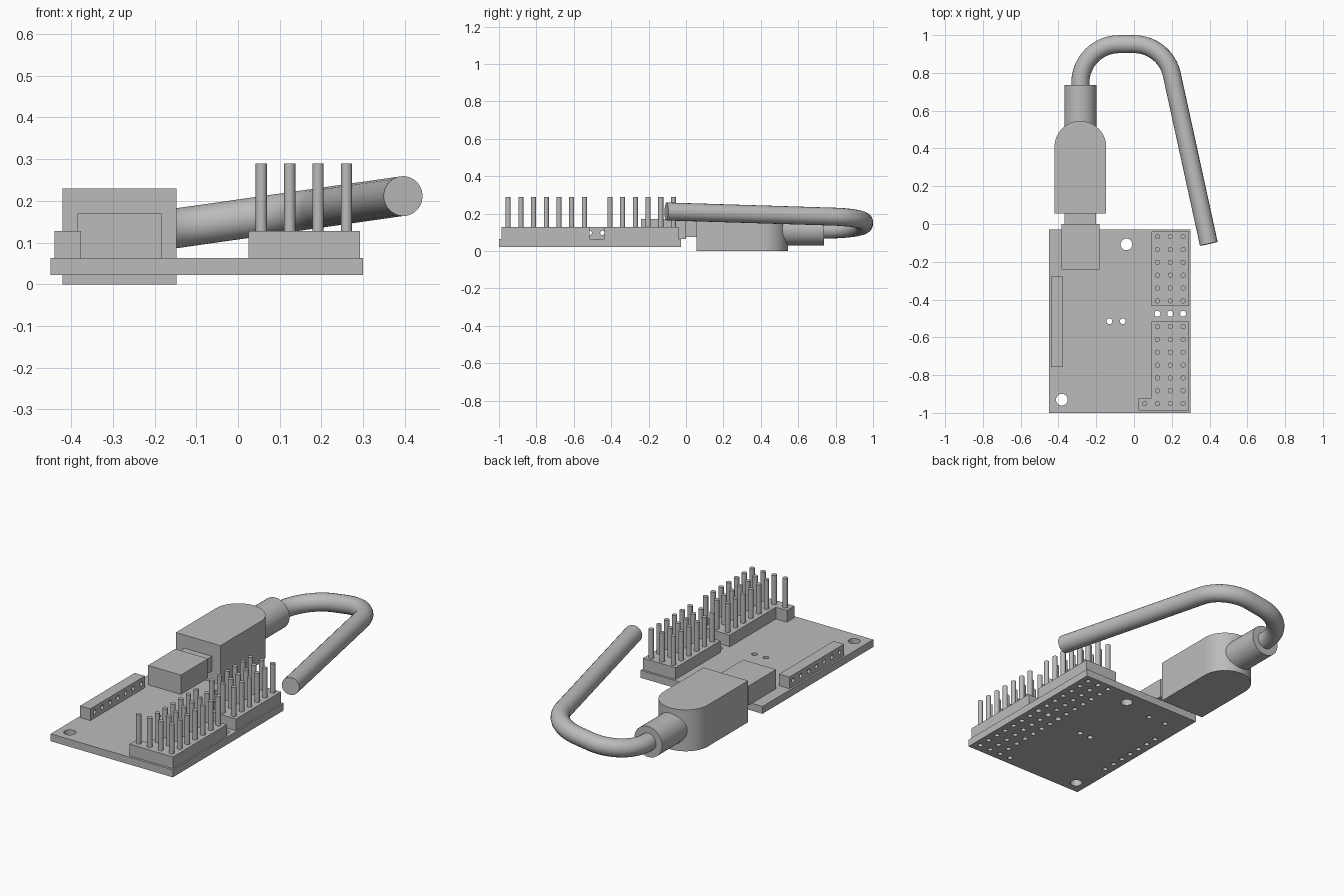
import bpy, bmesh
from math import sin, cos, pi, radians
from mathutils import Matrix, Vector

cube = bpy.data.objects.get("Cube")
if cube:
    bpy.data.objects.remove(cube, do_unlink=True)

GREY = (0.5, 0.5, 0.5, 1)
mat = bpy.data.materials.new("plain grey")
mat.use_nodes = True
mat.diffuse_color = GREY
mat.node_tree.nodes["Principled BSDF"].inputs["Base Color"].default_value = GREY


def finish(bm, name):
    bmesh.ops.recalc_face_normals(bm, faces=bm.faces)
    me = bpy.data.meshes.new(name)
    bm.to_mesh(me)
    bm.free()
    me.materials.append(mat)
    ob = bpy.data.objects.new(name, me)
    bpy.context.collection.objects.link(ob)
    return ob


def smooth(ob):
    bpy.ops.object.select_all(action='DESELECT')
    ob.select_set(True)
    bpy.context.view_layer.objects.active = ob
    bpy.ops.object.shade_smooth_by_angle(angle=radians(35))


def prism(name, outline, z0, z1):
    """Extrude a plan outline from z0 up to z1."""
    bm = bmesh.new()
    face = bm.faces.new([bm.verts.new((x, y, z0)) for x, y in outline])
    new = bmesh.ops.extrude_face_region(bm, geom=[face])["geom"]
    bmesh.ops.translate(bm, vec=(0, 0, z1 - z0),
                        verts=[v for v in new if isinstance(v, bmesh.types.BMVert)])
    return finish(bm, name)


def box(name, x0, x1, y0, y1, z0, z1):
    return prism(name, [(x0, y0), (x1, y0), (x1, y1), (x0, y1)], z0, z1)


def rods(name, items, length, axis='Z', sides=20):
    """Cylinders given as (centre, radius), joined in one mesh."""
    turn = {'X': Matrix.Rotation(pi / 2, 4, 'Y'),
            'Y': Matrix.Rotation(pi / 2, 4, 'X'),
            'Z': Matrix.Identity(4)}[axis]
    bm = bmesh.new()
    for centre, r in items:
        bmesh.ops.create_cone(bm, cap_ends=True, segments=sides, radius1=r, radius2=r,
                              depth=length, matrix=Matrix.Translation(centre) @ turn)
    return finish(bm, name)


def drill(ob, cutter):
    """Cut the rods out of a part and discard them."""
    mod = ob.modifiers.new("holes", 'BOOLEAN')
    mod.operation, mod.solver, mod.object = 'DIFFERENCE', 'EXACT', cutter
    dg = bpy.context.evaluated_depsgraph_get()
    me = bpy.data.meshes.new_from_object(ob.evaluated_get(dg))
    ob.modifiers.clear()
    ob.data = me
    bpy.data.objects.remove(cutter, do_unlink=True)
    smooth(ob)


# Shared levels and the pin grid
Z0, Z1, Z2 = 0.022, 0.063, 0.128
PITCH, PIN_R, GAP_ROW = 0.068, 0.0135, 6
cols = [0.124 + PITCH * i for i in range(3)]
rows = [-0.067 - PITCH * i for i in range(14)]
grid = [(x, y, i) for i, y in enumerate(rows) for x in cols]
grid.append((cols[0] - PITCH, rows[-1], 13))
strip_ys = [-0.515 + PITCH * (i - 3) for i in range(7)]

# Circuit board with its drilled holes
board = box("circuit_board", -0.45, 0.30, -1.0, -0.028, Z0, Z1)
holes = [((x, y), 0.016 if i == GAP_ROW else PIN_R) for x, y, i in grid]
holes += [((-0.405, y), PIN_R) for y in strip_ys]
holes += [((x, -0.515), 0.015) for x in (-0.13, -0.06)]
holes += [((x, -0.15), PIN_R) for x in (-0.34, -0.23)]
holes += [((-0.04, -0.108), 0.031), ((-0.382, -0.93), 0.031)]
drill(board, rods("board_drill", [((x, y, 0.04), r) for (x, y), r in holes], 0.2))

# Pin headers: straight back block and L-shaped front block
box("back_header_block", 0.092, 0.292, -0.435, -0.04, Z1, Z2)
prism("front_header_block",
      [(0.025, -0.987), (0.292, -0.987), (0.292, -0.515),
       (0.092, -0.515), (0.092, -0.92), (0.025, -0.92)], Z1, Z2)
pins = [((x, y, (Z1 + 0.29) / 2), PIN_R) for x, y, i in grid if i != GAP_ROW]
smooth(rods("header_pins", pins, 0.29 - Z1))

# Socket strip with a row of side holes
strip = box("socket_strip", -0.44, -0.377, -0.757, -0.278, Z1, Z2)
drill(strip, rods("strip_drill", [((-0.41, y, 0.097), 0.012) for y in strip_ys], 0.2, 'X', 16))

# Cable connector: receptacle, plug tongue, rounded housing, strain relief
PX, PZ = -0.284, 0.115
box("receptacle", PX - 0.101, PX + 0.101, -0.24, 0.0, Z1, 0.17)
box("plug_tongue", PX - 0.084, PX + 0.084, 0.0, 0.07, 0.075, 0.157)
R = 0.137
arc = [(PX + R * cos(pi * i / 32), 0.408 + R * sin(pi * i / 32)) for i in range(33)]
smooth(prism("plug_housing", [(PX - R, 0.056), (PX + R, 0.056)] + arc, 0.0, 0.23))
smooth(rods("strain_relief", [((PX, 0.587, PZ), 0.085)], 0.3, 'Y', 40))

# Cable: a bent hook lying in a gently tilted plane
BEND, BY = 0.205, 0.747
path = [(PX, 0.70)]
path += [(PX + BEND + BEND * cos(a), BY + BEND * sin(a))
         for a in (pi - pi / 2 * i / 16 for i in range(17))]
path += [(BEND * cos(a), BY + BEND * sin(a))
         for a in (radians(90 - 78 * i / 16) for i in range(17))]
path.append((0.396, -0.105))
curve = bpy.data.curves.new("cable", 'CURVE')
curve.dimensions = '3D'
curve.bevel_depth, curve.bevel_resolution = 0.048, 8
curve.use_fill_caps = True
spline = curve.splines.new('POLY')
spline.points.add(len(path) - 1)
for p, (x, y) in zip(spline.points, path):
    p.co = (x, y, PZ + 0.142 * (x - PX), 1)
source = bpy.data.objects.new("cable_path", curve)
bpy.context.collection.objects.link(source)
dg = bpy.context.evaluated_depsgraph_get()
mesh = bpy.data.meshes.new_from_object(source.evaluated_get(dg))
bpy.data.objects.remove(source, do_unlink=True)
mesh.materials.clear()
mesh.materials.append(mat)
cable = bpy.data.objects.new("cable", mesh)
bpy.context.collection.objects.link(cable)
bm = bmesh.new()
bm.from_mesh(mesh)
bmesh.ops.remove_doubles(bm, verts=bm.verts, dist=0.0001)
bmesh.ops.recalc_face_normals(bm, faces=bm.faces)
bm.to_mesh(mesh)
bm.free()
smooth(cable)
